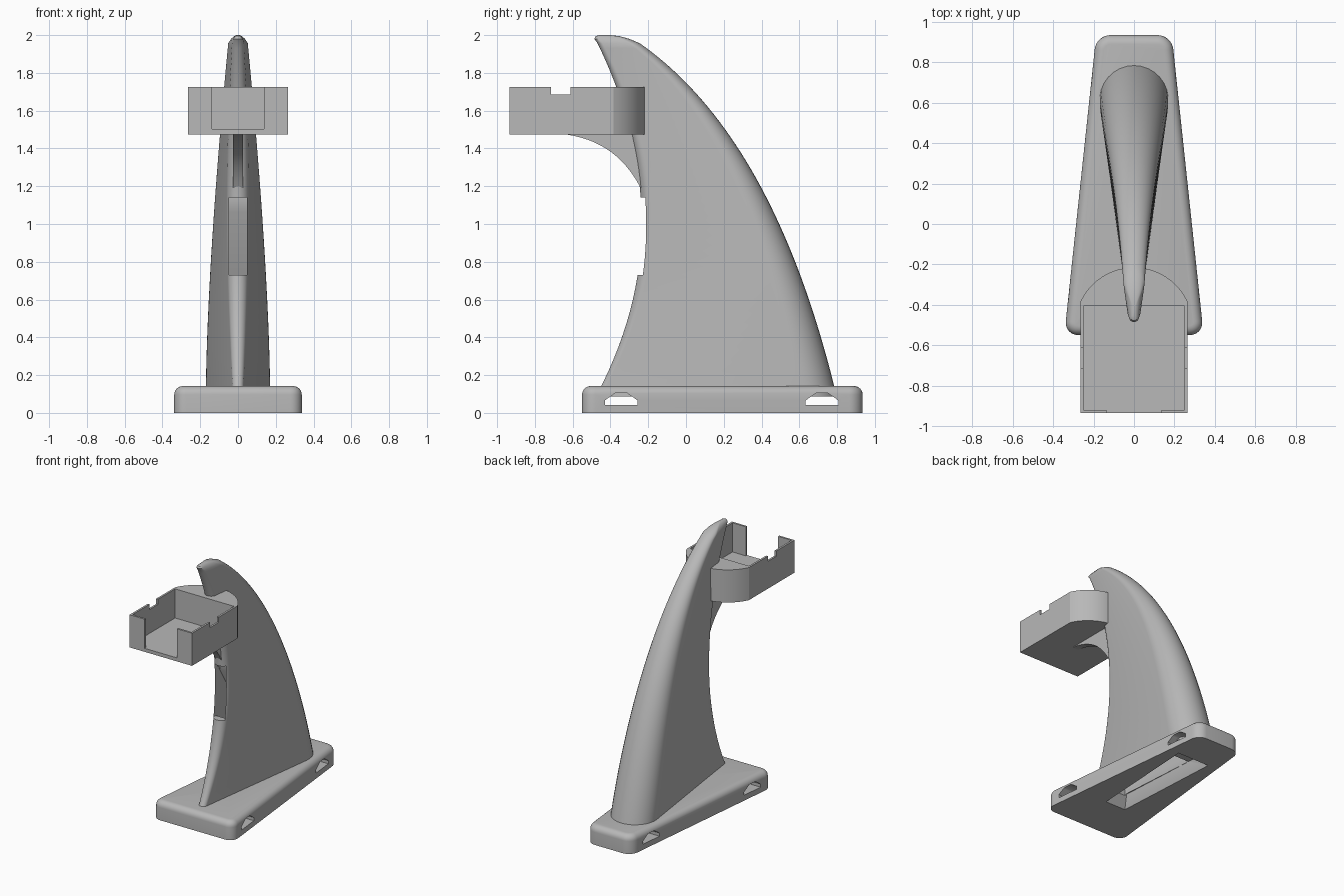
import bpy, bmesh, math

if "Cube" in bpy.data.objects:
    bpy.data.objects.remove(bpy.data.objects["Cube"])

grey = bpy.data.materials.new("plain_grey")
grey.use_nodes = True
GREY = (0.48, 0.48, 0.48, 1)
grey.diffuse_color = GREY
grey.node_tree.nodes["Principled BSDF"].inputs["Base Color"].default_value = GREY


def make(name, bm):
    bmesh.ops.recalc_face_normals(bm, faces=bm.faces[:])
    mesh = bpy.data.meshes.new(name)
    bm.to_mesh(mesh)
    bm.free()
    mesh.materials.append(grey)
    ob = bpy.data.objects.new(name, mesh)
    bpy.context.collection.objects.link(ob)
    return ob


def loft(rings):
    """Closed skin over a list of equal-length point rings."""
    bm = bmesh.new()
    rows = [[bm.verts.new(p) for p in ring] for ring in rings]
    n = len(rows[0])
    for a, b in zip(rows, rows[1:]):
        for i in range(n):
            j = (i + 1) % n
            bm.faces.new((a[i], a[j], b[j], b[i]))
    bm.faces.new(rows[0][::-1])
    bm.faces.new(rows[-1])
    return bm


def prism_z(outline, z0, z1):
    return loft([[(x, y, z) for x, y in outline] for z in (z0, z1)])


def prism_x(outline, half):
    return loft([[(x, y, z) for y, z in outline] for x in (-half, half)])


def box(x0, x1, y0, y1, z0, z1):
    return prism_z([(x0, y0), (x1, y0), (x1, y1), (x0, y1)], z0, z1)


def hull(points):
    """Convex solid, mirrored across x."""
    bm = bmesh.new()
    for x, y, z in points:
        bm.verts.new((x, y, z))
        bm.verts.new((-x, y, z))
    bmesh.ops.convex_hull(bm, input=bm.verts[:])
    return bm


def cut(ob, bm):
    cutter = make("cutter", bm)
    cutter.hide_render = True
    mod = ob.modifiers.new("cut", "BOOLEAN")
    mod.operation, mod.solver, mod.object = "DIFFERENCE", "EXACT", cutter
    bpy.context.view_layer.objects.active = ob
    bpy.ops.object.modifier_apply(modifier=mod.name)
    bpy.data.objects.remove(cutter)


def smooth(ob, angle=35):
    bpy.ops.object.select_all(action="DESELECT")
    ob.select_set(True)
    bpy.context.view_layer.objects.active = ob
    bpy.ops.object.shade_smooth_by_angle(angle=math.radians(angle))


def bezier(a, b, c, t):
    return [(1 - t) ** 2 * p + 2 * t * (1 - t) * q + t * t * r for p, q, r in zip(a, b, c)]


# Base: tapered slab with rounded corners and a rounded top edge
bm = prism_z([(-0.345, -0.55), (0.345, -0.55), (0.187, 0.935), (-0.187, 0.935)], 0, 0.142)
upright = [e for e in bm.edges if abs(e.verts[0].co.z - e.verts[1].co.z) > 0.1]
bmesh.ops.bevel(bm, geom=upright, offset=0.07, segments=8, profile=0.5, affect="EDGES")
rim = [e for e in bm.edges if all(v.co.z > 0.14 for v in e.verts)]
bmesh.ops.bevel(bm, geom=rim, offset=0.045, segments=6, profile=0.5, affect="EDGES")
base = make("base", bm)

# Strap holes through the base
for y in (-0.343, 0.72):
    half = [(0.087, 0.042), (0.087, 0.066), (0.032, 0.104)]
    hole = [(y + a, z) for a, z in half] + [(y - a, z) for a, z in half[::-1]]
    cut(base, prism_x(hole, 0.5))


# Fin: teardrop slices, narrow in front and round behind
def teardrop(z, front, rear, rf, rr):
    cf, cr = front + rf, rear - rr
    b = -math.asin(max(-0.9, min(0.9, (rr - rf) / (cr - cf))))
    ring = []
    for centre, r, start, end in ((cr, rr, b, math.pi - b), (cf, rf, math.pi - b, math.tau + b)):
        for i in range(17):
            a = start + (end - start) * i / 16
            ring.append((r * math.cos(a), centre + r * math.sin(a), z))
    return ring


rings = []
for i in range(41):
    rear, z = bezier((-0.245, 1.957), (0.455, 1.467), (0.785, 0.14), 1.02 * (1 - i / 40))
    u = max(0, (z - 0.14) / 1.86)
    front = -0.235 - (0.29 if z < 1 else 0.255) * (z - 1) ** 2
    rings.append(teardrop(z, front, rear, 0.03 + 0.03 * math.sin(math.pi * u),
                          0.17 * (1 - 0.72 * u ** 1.5)))
rings.append(teardrop(1.98, -0.485, -0.30, 0.025, 0.037))
rings.append(teardrop(1.994, -0.478, -0.35, 0.016, 0.022))
rings.append(teardrop(2.0, -0.46, -0.40, 0.006, 0.008))
fin = make("fin", loft(rings))

# Cable channel: pocket under the base, rising to a slot in the fin's front edge
cut(base, hull([(0.09, -0.21, -0.01), (0.14, 0.66, -0.01), (0.04, -0.12, 0.12), (0.08, 0.55, 0.12)]))
channel = [(0.045, -0.15, 0.07), (0.09, 0.5, 0.07), (0.048, -0.2, 0.73), (0.048, -0.2, 1.14)]
for part in (base, fin):
    cut(part, hull(channel))
cut(fin, box(-0.048, 0.048, -0.4, -0.15, 0.73, 1.14))
smooth(base)
smooth(fin)

# Bracket: open tray with a curved back
R, W = 0.292, 0.265
sweep = math.asin(W / R)
outline = [(-W, -0.935), (W, -0.935)]
for i in range(25):
    a = sweep - 2 * sweep * i / 24
    outline.append((R * math.sin(a), -0.215 - R + R * math.cos(a)))
bracket = make("bracket", prism_z(outline, 1.475, 1.725))
cut(bracket, box(-0.25, 0.25, -0.92, -0.405, 1.502, 1.8))
cut(bracket, box(-0.137, 0.137, -1.0, -0.9, 1.502, 1.8))
cut(bracket, box(-0.4, 0.4, -0.715, -0.612, 1.685, 1.8))
smooth(bracket, 20)

# Gusset under the bracket
curve = [bezier((-0.7, 1.48), (-0.38, 1.465), (-0.24, 1.19), i / 16) for i in range(17)]
gusset = make("gusset", prism_x(curve + [(-0.18, 1.19), (-0.18, 1.48)], 0.026))
smooth(gusset)
